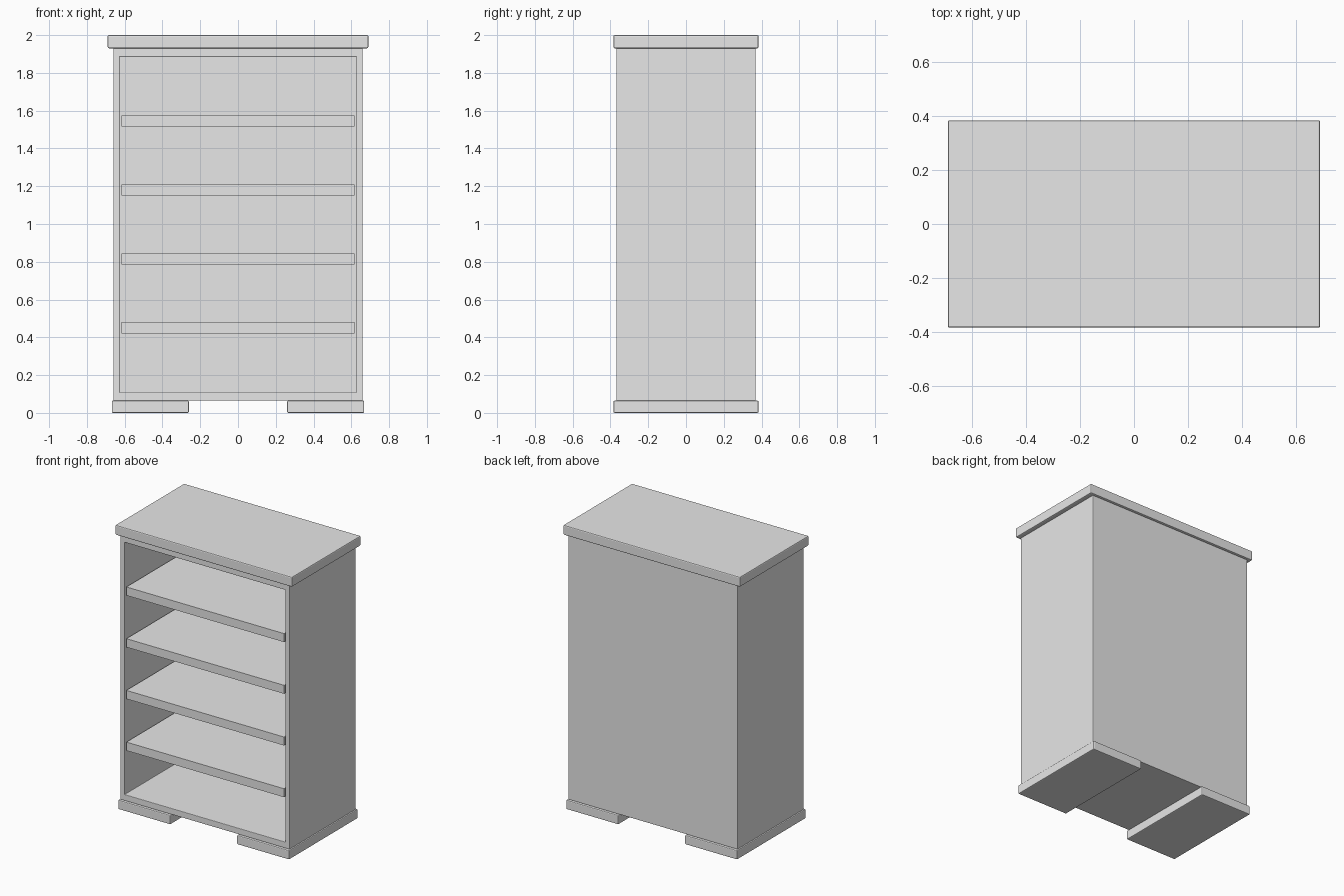
import bpy
import bmesh
from mathutils import Vector

if "Cube" in bpy.data.objects:
    bpy.data.objects.remove(bpy.data.objects["Cube"], do_unlink=True)

# Single plain colour
grey = bpy.data.materials.new("plain_grey")
grey.use_nodes = True
colour = (0.8, 0.8, 0.8, 1)
grey.diffuse_color = colour
grey.node_tree.nodes["Principled BSDF"].inputs["Base Color"].default_value = colour


def box(name, low, high, bevel=0, open_front=None):
    """Box between two corners; open_front = (side wall, lower z, upper z, depth)."""
    low, high = Vector(low), Vector(high)
    size, centre = high - low, (low + high) / 2
    bm = bmesh.new()
    bmesh.ops.create_cube(bm, size=1)
    for v in bm.verts:
        v.co = Vector(a * b for a, b in zip(v.co, size)) + centre
    if open_front:
        # Inset the front face into a frame, then push it back to hollow the case
        wall, bottom, top, depth = open_front
        front = min(bm.faces, key=lambda f: f.calc_center_median().y)
        bmesh.ops.inset_region(bm, faces=[front], thickness=wall)
        for v in front.verts:
            v.co.z = top if v.co.z > centre.z else bottom
        inner = bmesh.ops.extrude_discrete_faces(bm, faces=[front])["faces"][0]
        bmesh.ops.translate(bm, verts=inner.verts, vec=(0, depth, 0))
    mesh = bpy.data.meshes.new(name)
    bm.to_mesh(mesh)
    bm.free()
    mesh.materials.append(grey)
    obj = bpy.data.objects.new(name, mesh)
    bpy.context.collection.objects.link(obj)
    if bevel:
        mod = obj.modifiers.new("soft_edges", "BEVEL")
        mod.width = bevel
        mod.segments = 2
    return obj


# Case with an open front
box("case", (-0.66, -0.368, 0.065), (0.66, 0.368, 1.93), 0.003,
    open_front=(0.046, 0.108, 1.887, 0.69))

# Evenly spaced shelves
for i in range(4):
    z = 0.42 + i * 0.365
    box(f"shelf_{i + 1}", (-0.616, -0.365, z), (0.616, 0.33, z + 0.06))

# Overhanging top board
box("top_board", (-0.69, -0.384, 1.93), (0.69, 0.384, 2.0), 0.007)

# Two full-depth feet
for side, name in ((-1, "right_foot"), (1, "left_foot")):
    xs = sorted((side * 0.26, side * 0.668))
    box(name, (xs[0], -0.384, 0), (xs[1], 0.384, 0.065), 0.006)
